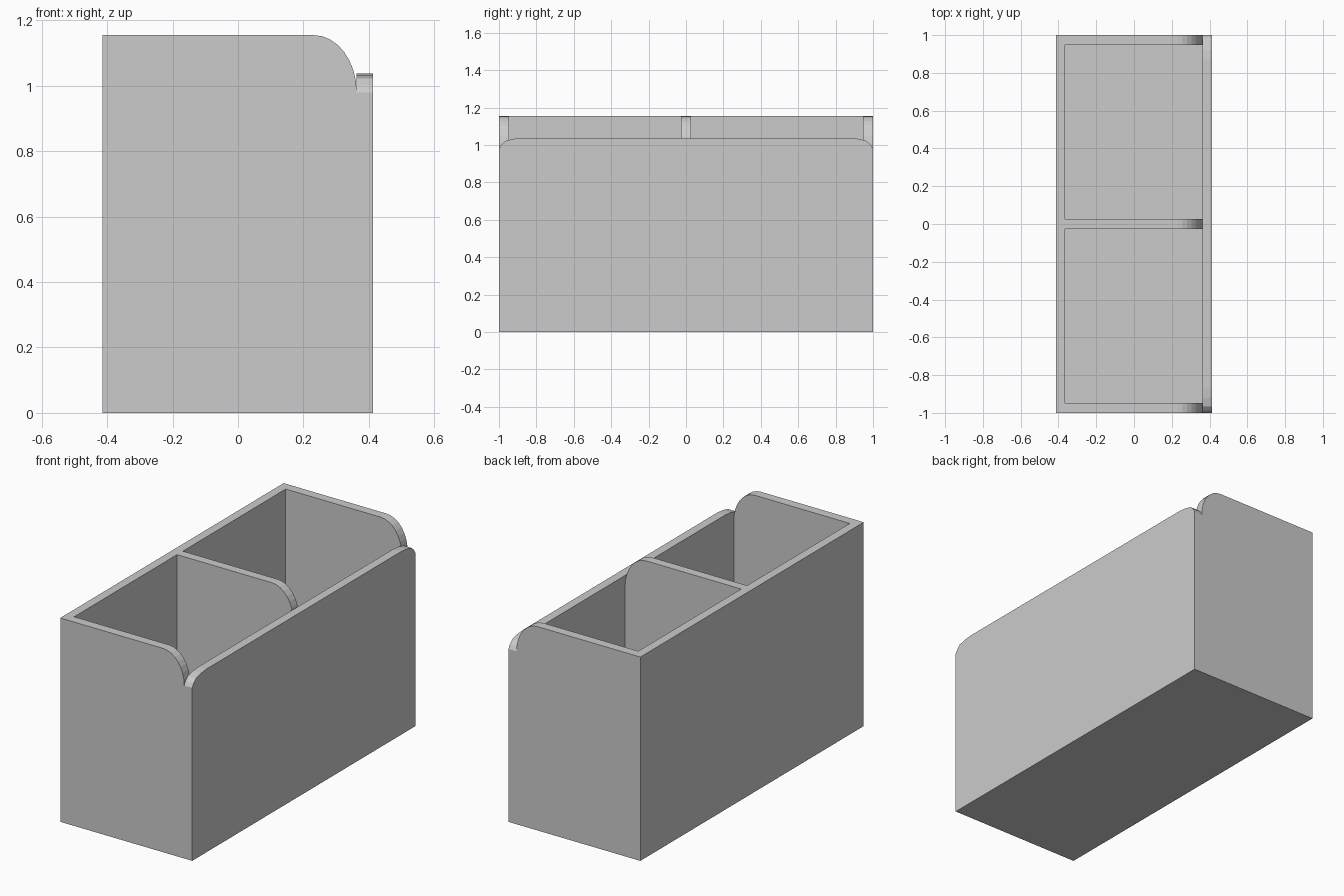
import bpy, bmesh, math
from mathutils import Vector

if "Cube" in bpy.data.objects:
    bpy.data.objects.remove(bpy.data.objects["Cube"])


def prism(name, points, offset):
    """Solid made by sweeping a closed 3D outline along an offset."""
    bm = bmesh.new()
    base = bm.faces.new([bm.verts.new(p) for p in points])
    ext = bmesh.ops.extrude_face_region(bm, geom=[base])
    moved = [v for v in ext["geom"] if isinstance(v, bmesh.types.BMVert)]
    bmesh.ops.translate(bm, verts=moved, vec=Vector(offset))
    bmesh.ops.recalc_face_normals(bm, faces=bm.faces[:])
    mesh = bpy.data.meshes.new(name)
    bm.to_mesh(mesh)
    bm.free()
    obj = bpy.data.objects.new(name, mesh)
    bpy.context.collection.objects.link(obj)
    return obj


BACK, INNER, FRONT = -0.414, 0.363, 0.413
WALL, FLOOR, TOP = 0.05, 0.004, 1.155

# Body: side profile with a rounded upper front corner, swept over the length
profile = [(BACK, FLOOR), (INNER, FLOOR)]
for i in range(9):
    a = math.pi / 2 * i / 8
    profile.append((0.231 + 0.132 * math.cos(a), 0.98 + 0.175 * math.sin(a)))
profile.append((BACK, TOP))
body = prism("back_sides_and_divider", [(x, -1, z) for x, z in profile], (0, 2, 0))

# Two open compartments, leaving the back, both ends and the divider
for sign in (-1, 1):
    y0, y1 = sorted((sign * 0.026, sign * 0.947))
    rect = [(BACK + WALL, y0, -0.5), (0.6, y0, -0.5), (0.6, y1, -0.5), (BACK + WALL, y1, -0.5)]
    cutter = prism("compartment_cutter", rect, (0, 0, 2.5))
    cutter.hide_render = True
    mod = body.modifiers.new("compartment", "BOOLEAN")
    mod.operation, mod.solver, mod.object = "DIFFERENCE", "EXACT", cutter
    bpy.context.view_layer.objects.active = body
    bpy.ops.object.modifier_apply(modifier=mod.name)
    bpy.data.objects.remove(cutter)

# Thin floor sheet
prism("floor", [(BACK, -1, 0), (INNER, -1, 0), (INNER, 1, 0), (BACK, 1, 0)], (0, 0, FLOOR))

# Lower front panel with softened upper ends
end = [(1, 0), (1, 0.98), (0.987, 1.002), (0.965, 1.022), (0.92, 1.033), (0.87, 1.038)]
outline = end + [(-y, z) for y, z in reversed(end)]
prism("front_panel", [(INNER, y, z) for y, z in outline], (FRONT - INNER, 0, 0))
